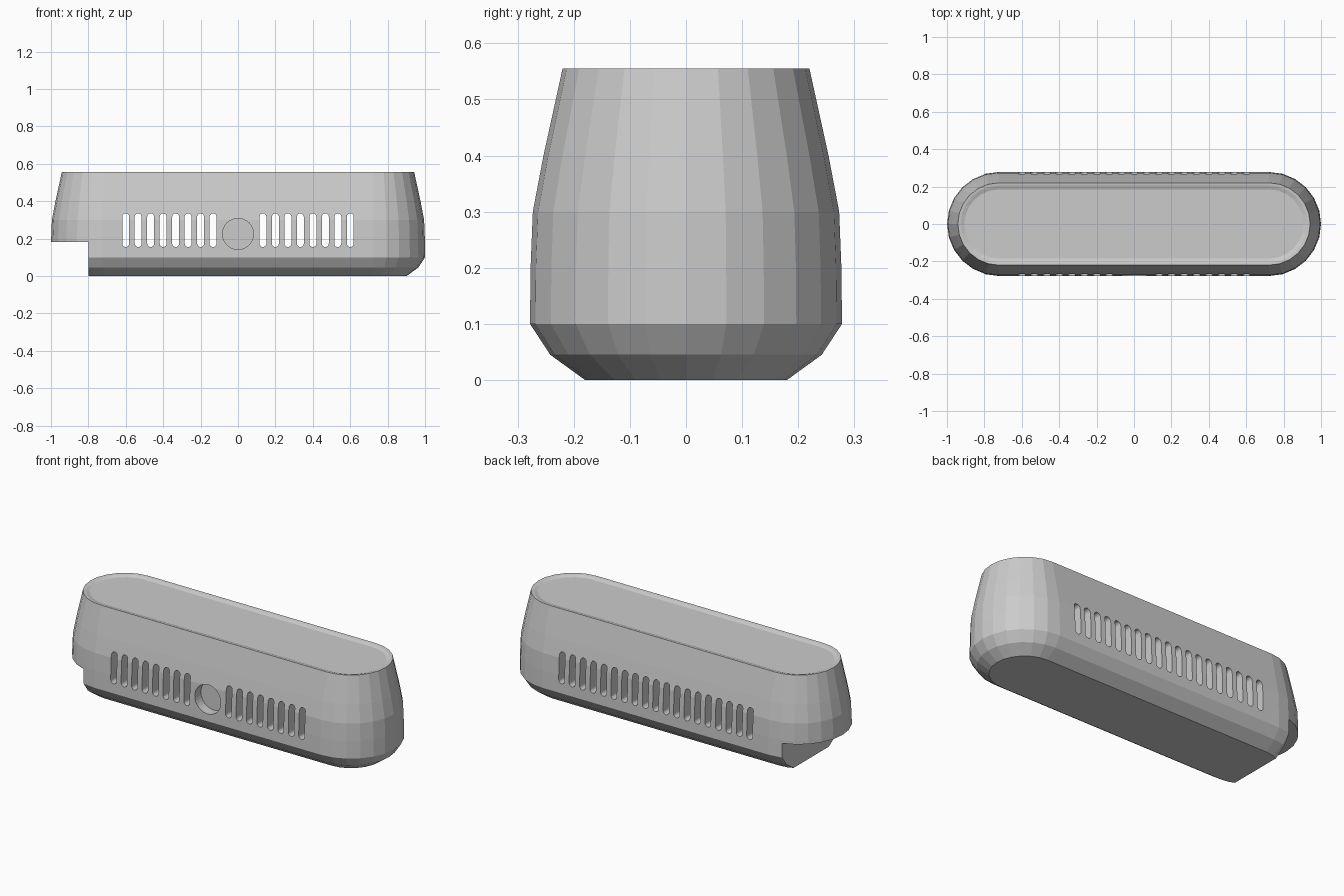
import bpy, bmesh
from math import pi, sin, cos

if "Cube" in bpy.data.objects:
    bpy.data.objects.remove(bpy.data.objects["Cube"])

CX = 0.722      # centre of each rounded end
SEG = 12        # facets per rounded end
PITCH = 0.0667  # slot spacing


def stadium(bm, r, z):
    ring = []
    for side in (0, 1):
        for i in range(SEG + 1):
            a = -pi / 2 + pi * i / SEG + pi * side
            ring.append(bm.verts.new(((CX if side == 0 else -CX) + r * cos(a), r * sin(a), z)))
    return ring


def finish(bm, name):
    bmesh.ops.recalc_face_normals(bm, faces=bm.faces)
    me = bpy.data.meshes.new(name)
    bm.to_mesh(me)
    bm.free()
    ob = bpy.data.objects.new(name, me)
    bpy.context.collection.objects.link(ob)
    return ob


def prism(bm, pts, y0, y1):
    a = [bm.verts.new((x, y0, z)) for x, z in pts]
    b = [bm.verts.new((x, y1, z)) for x, z in pts]
    bm.faces.new(a)
    bm.faces.new(b[::-1])
    for i in range(len(a)):
        j = (i + 1) % len(a)
        bm.faces.new((a[i], b[i], b[j], a[j]))


def slot_outline(x, z0=0.155, z1=0.335, r=0.0185, n=8):
    top = [(x + r * cos(pi * i / n), z1 - r + r * sin(pi * i / n)) for i in range(n + 1)]
    low = [(x - r * cos(pi * i / n), z0 + r - r * sin(pi * i / n)) for i in range(n + 1)]
    return top + low


# housing: stacked stadium rings, ending in a shallow dished top
profile = [(0.18, 0), (0.242, 0.045), (0.278, 0.1), (0.277, 0.2), (0.273, 0.3),
           (0.254, 0.4), (0.22, 0.555), (0.205, 0.553), (0.185, 0.546)]
bm = bmesh.new()
rings = [stadium(bm, r, z) for r, z in profile]
for a, b in zip(rings, rings[1:]):
    for i in range(len(a)):
        j = (i + 1) % len(a)
        bm.faces.new((a[i], a[j], b[j], b[i]))
bm.faces.new(rings[0][::-1])
bm.faces.new(rings[-1])
housing = finish(bm, "housing")

# cutters: vent slots, front button recess, cable notch
bm = bmesh.new()
for i in range(-9, 10):
    prism(bm, slot_outline(i * PITCH), 0.0 if abs(i) < 2 else -0.4, 0.4)
prism(bm, [(0.083 * cos(2 * pi * i / 32), 0.225 + 0.083 * sin(2 * pi * i / 32)) for i in range(32)],
      -0.4, -0.22)
prism(bm, [(-1.2, -0.1), (-0.8, -0.1), (-0.8, 0.182), (-1.2, 0.182)], -0.5, 0.5)
cutter = finish(bm, "opening_cutter")
cutter.hide_render = True
cutter.hide_set(True)

mod = housing.modifiers.new("openings", 'BOOLEAN')
mod.operation = 'DIFFERENCE'
mod.solver = 'EXACT'
mod.object = cutter
